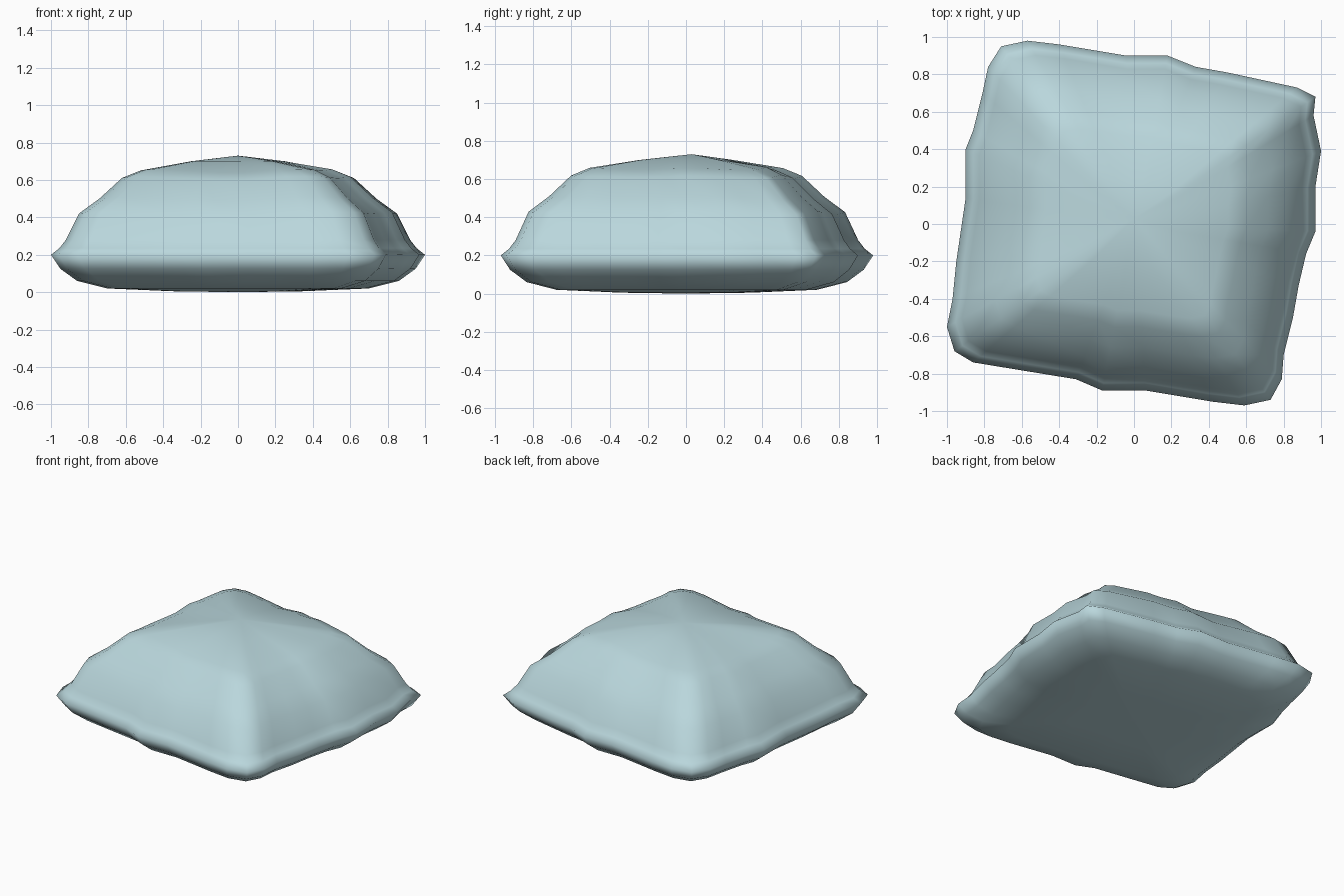
import bpy, bmesh, math

cube = bpy.data.objects.get("Cube")
if cube:
    bpy.data.objects.remove(cube)

# Slightly wavy seam outline, clockwise from the back right corner
SEAM = [(-.71, .95), (-.57, .98), (-.4, .96), (-.04, .9), (.18, .9), (.33, .84),
        (.5, .81), (.87, .73), (.97, .68), (.96, .58), (1, .39), (.97, .2),
        (.97, -.04), (.92, -.16), (.88, -.33), (.85, -.5), (.8, -.7), (.79, -.83),
        (.73, -.94), (.59, -.97), (.42, -.95), (.06, -.89), (-.17, -.89), (-.31, -.83),
        (-.86, -.74), (-.96, -.68), (-1, -.55), (-.97, -.4), (-.95, -.2), (-.9, .14),
        (-.9, .4), (-.86, .5), (-.81, .7), (-.78, .84)]

# Cross-section from underside to crown: (fraction of the outline, height)
SECTION = [(.35, .005), (.7, .02), (.86, .06), (.95, .125), (1, .2), (.955, .235),
           (.92, .28), (.85, .42), (.74, .5), (.62, .61), (.52, .65), (.25, .7)]

fabric = bpy.data.materials.new("pale blue fabric")
fabric.use_nodes = True
colour = (.49, .68, .72, 1)
fabric.diffuse_color = colour
fabric.node_tree.nodes["Principled BSDF"].inputs["Base Color"].default_value = colour

# Loft rings of the outline through the cross-section
bm = bmesh.new()
rings = []
for scale, z in SECTION:
    ring = []
    for x, y in SEAM:
        # Soft lumps on the padded upper side only
        lump = .012 * math.sin(5 * x + 2) * math.cos(4 * y) if .3 < z < .66 else 0
        ring.append(bm.verts.new((x * scale, y * scale, z + lump)))
    rings.append(ring)

count = len(SEAM)
for low, high in zip(rings, rings[1:]):
    for i in range(count):
        j = (i + 1) % count
        bm.faces.new((low[i], low[j], high[j], high[i]))

# Close the underside and the crown with fans
for ring, z in ((rings[0], 0), (rings[-1], .73)):
    centre = bm.verts.new((0, .03 if z else 0, z))
    for i in range(count):
        bm.faces.new((ring[i], ring[(i + 1) % count], centre))

bmesh.ops.recalc_face_normals(bm, faces=bm.faces)
for face in bm.faces:
    face.smooth = True

mesh = bpy.data.meshes.new("pillow")
bm.to_mesh(mesh)
bm.free()
mesh.materials.append(fabric)
pillow = bpy.data.objects.new("pillow", mesh)
bpy.context.collection.objects.link(pillow)
